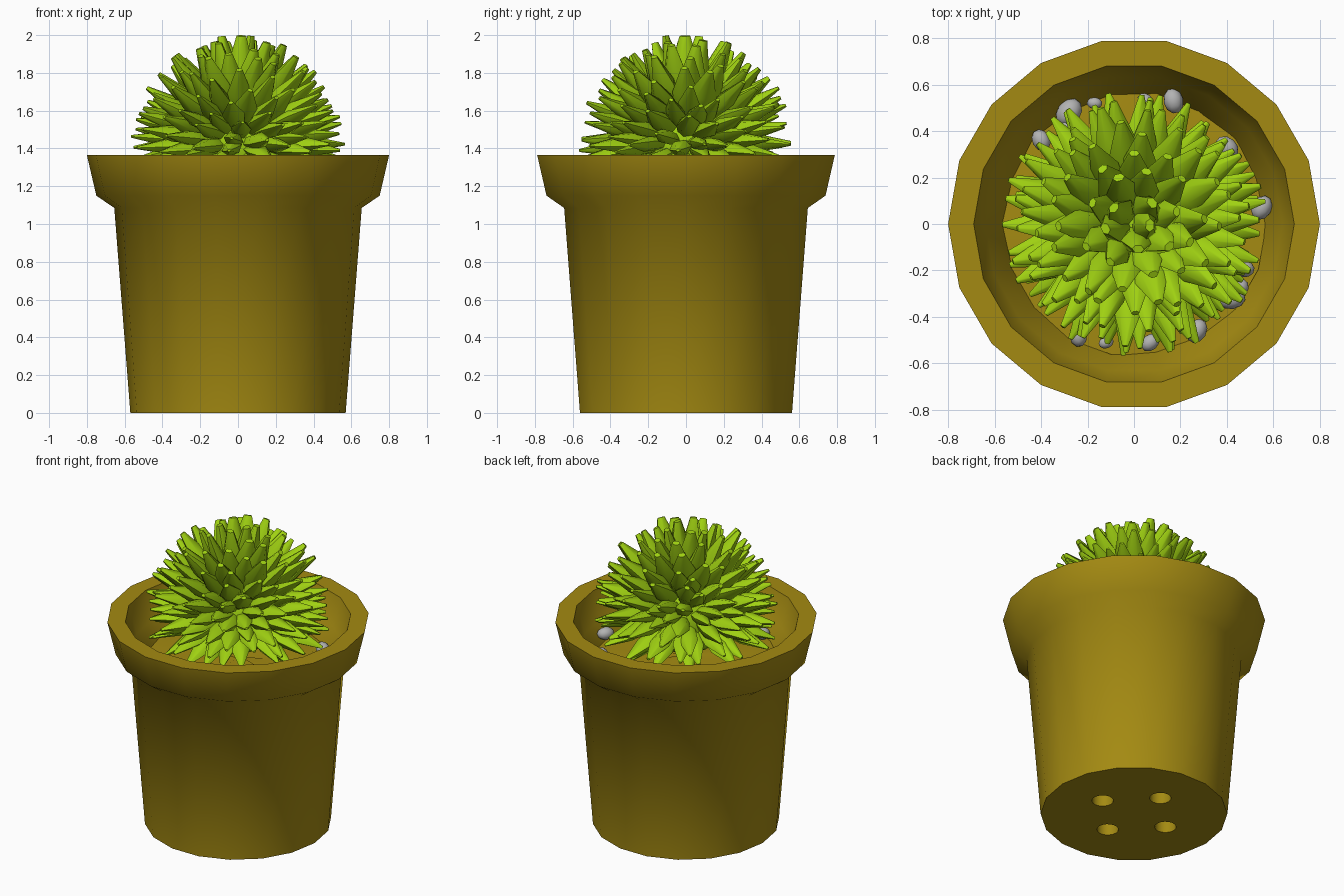
import bpy, bmesh, math, random
from mathutils import Vector, Matrix

if "Cube" in bpy.data.objects:
    bpy.data.objects.remove(bpy.data.objects["Cube"])

random.seed(7)


def material(name, rgb):
    m = bpy.data.materials.new(name)
    m.diffuse_color = (*rgb, 1)
    m.use_nodes = True
    m.node_tree.nodes["Principled BSDF"].inputs["Base Color"].default_value = m.diffuse_color
    return m


CLAY = material("clay", (0.37, 0.255, 0.006))
GREEN = material("leaf_green", (0.35, 0.64, 0.006))
STONE = material("stone_grey", (0.45, 0.45, 0.45))


def finish(bm, name, mat, angle=35):
    bmesh.ops.recalc_face_normals(bm, faces=bm.faces)
    me = bpy.data.meshes.new(name)
    bm.to_mesh(me)
    bm.free()
    ob = bpy.data.objects.new(name, me)
    bpy.context.collection.objects.link(ob)
    if mat:
        me.materials.append(mat)
    bpy.ops.object.select_all(action='DESELECT')
    ob.select_set(True)
    bpy.context.view_layer.objects.active = ob
    if angle:
        bpy.ops.object.shade_smooth_by_angle(angle=math.radians(angle))
    return ob


def lathe(bm, profile, sides, sy=1.0, mtx=Matrix()):
    """Revolve (radius, height) points about z and cap both ends."""
    rings = []
    for r, z in profile:
        rings.append([bm.verts.new(mtx @ Vector((
            r * math.cos(2 * math.pi * i / sides),
            sy * r * math.sin(2 * math.pi * i / sides), z))) for i in range(sides)])
    for a, b in zip(rings, rings[1:]):
        for i in range(sides):
            j = (i + 1) % sides
            bm.faces.new((a[i], a[j], b[j], b[i]))
    bm.faces.new(rings[0][::-1])
    bm.faces.new(rings[-1])
    return rings


# Pot: 18-sided wall with flared rim
bm = bmesh.new()
lathe(bm, [(0.57, 0), (0.655, 1.085), (0.75, 1.15), (0.80, 1.365),
           (0.69, 1.365), (0.64, 1.18), (0.56, 1.09), (0.49, 0.1)], 18)
pot = finish(bm, "pot", CLAY, None)

# Four drainage holes through the base
bm = bmesh.new()
for k in range(4):
    a = math.radians(90 * k)
    lathe(bm, [(0.066, -0.1), (0.066, 0.2)], 16,
          mtx=Matrix.Translation((0.25 * math.cos(a), 0.25 * math.sin(a), 0)))
cutter = finish(bm, "hole_cutter", None, None)
cutter.hide_render = True
mod = pot.modifiers.new("holes", 'BOOLEAN')
mod.operation = 'DIFFERENCE'
mod.object = cutter
bpy.ops.object.select_all(action='DESELECT')
pot.select_set(True)
bpy.context.view_layer.objects.active = pot
bpy.ops.object.modifier_apply(modifier="holes")
bpy.data.objects.remove(cutter)
bpy.ops.object.shade_smooth_by_angle(angle=math.radians(65))

# Soil: slightly uneven disc
bm = bmesh.new()
rings = lathe(bm, [(0.54, 1.04), (0.57, 1.1), (0.4, 1.11), (0.2, 1.11), (0.05, 1.11)], 18)
for ring in rings[1:]:
    for v in ring:
        v.co.z += random.uniform(-0.015, 0.015)
finish(bm, "soil", CLAY)

# Stones: (x, y, radius) around the plant
stones = [(-.28, .48, .06), (-.17, .52, .03), (-.4, .36, .045), (.17, .53, .05),
          (.4, .33, .05), (.55, .07, .05), (.42, -.32, .055), (.47, -.19, .045),
          (.27, -.46, .05), (.07, -.51, .04), (-.12, -.51, .03), (-.24, -.48, .045),
          (.45, -.28, .045), (-.3, .41, .045), (.05, .53, .035)]
bm = bmesh.new()
for x, y, r in stones:
    m = (Matrix.Translation((x, y, 1.14))
         @ Matrix.Rotation(random.uniform(0, 6.28), 4, 'Z')
         @ Matrix.Diagonal((1.1, 0.85, 0.8, 1)))
    bmesh.ops.create_icosphere(bm, subdivisions=2, radius=r, matrix=m)
finish(bm, "stones", STONE, 60)

# Plant core
CENTRE = Vector((0, 0, 1.43))
bm = bmesh.new()
bmesh.ops.create_icosphere(bm, subdivisions=3, radius=0.28,
                           matrix=Matrix.Translation(CENTRE))
finish(bm, "plant_core", GREEN)

# Leaves: fleshy six-sided blades spread evenly over the ball
bm = bmesh.new()
COUNT = 160
for i in range(COUNT):
    cz = 1 - 1.4 * (i + 0.4) / COUNT
    polar = math.acos(cz) + random.uniform(-0.05, 0.05)
    az = i * 2.399963 + random.uniform(-0.1, 0.1)
    length = 0.58 * (random.uniform(0.92, 1.0) if i else 0.985)
    side = min(polar / 1.4, 1)
    w = (0.078 - 0.02 * side) * random.uniform(0.9, 1.1)
    tip = 0.4 - 0.22 * side
    profile = [(0.45 * w, 0.2 * length), (0.85 * w, 0.5 * length),
               (w, 0.7 * length), (tip * w, length)]
    # local x lies tangent to the ball, so the blade is flattened vertically
    m = (Matrix.Translation(CENTRE) @ Matrix.Rotation(az, 4, 'Z')
         @ Matrix.Rotation(polar, 4, 'Y') @ Matrix.Rotation(math.pi / 2, 4, 'Z')
         @ Matrix.Rotation(random.uniform(-0.35, 0.35), 4, 'Z'))
    lathe(bm, profile, 6, 0.72, m)
# trim to the exact overall height of 2
top = max(v.co.z for v in bm.verts)
bmesh.ops.translate(bm, verts=bm.verts, vec=(0, 0, 2.0 - top))
finish(bm, "leaves", GREEN, 65)
